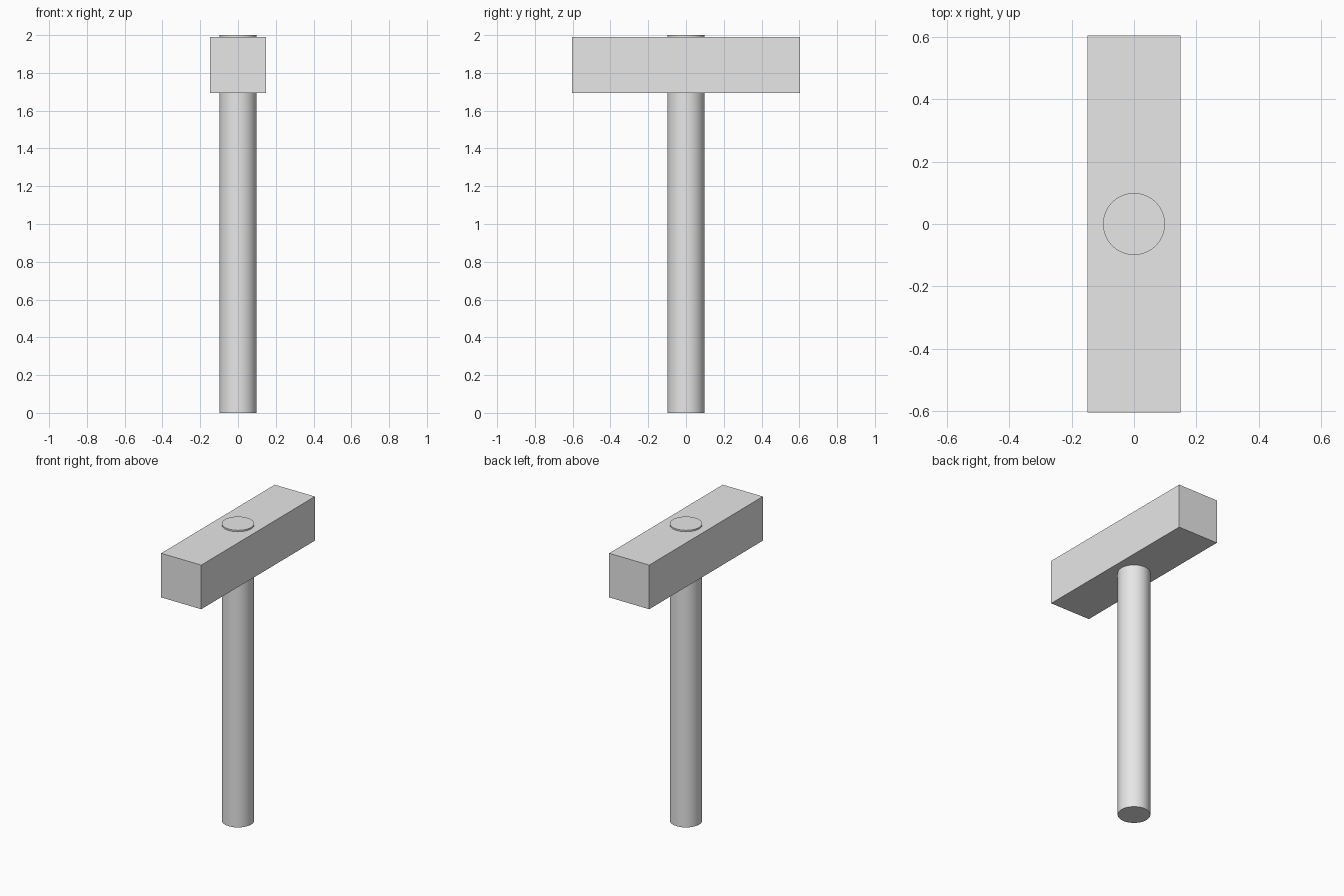
import bpy
import math

cube = bpy.data.objects.get("Cube")
if cube:
    bpy.data.objects.remove(cube, do_unlink=True)

# Single plain grey for the whole tool
GREY = (0.8, 0.8, 0.8, 1.0)
grey = bpy.data.materials.new("plain_grey")
grey.use_nodes = True
grey.diffuse_color = GREY
grey.node_tree.nodes["Principled BSDF"].inputs["Base Color"].default_value = GREY


def finish(name):
    obj = bpy.context.object
    obj.name = name
    obj.data.materials.append(grey)
    return obj


# Handle: full-height round shaft, its end just proud of the head
HEIGHT = 2.0
bpy.ops.mesh.primitive_cylinder_add(
    vertices=64, radius=0.099, depth=HEIGHT, location=(0, 0, HEIGHT / 2))
finish("handle")
bpy.ops.object.shade_smooth_by_angle(angle=math.radians(30))

# Head: long block running front to back
BOTTOM, TOP = 1.693, 1.99
bpy.ops.mesh.primitive_cube_add(size=1, location=(0, 0, (BOTTOM + TOP) / 2))
head = finish("hammer_head")
head.scale = (0.298, 1.208, TOP - BOTTOM)
bpy.ops.object.transform_apply(location=False, rotation=False, scale=True)
